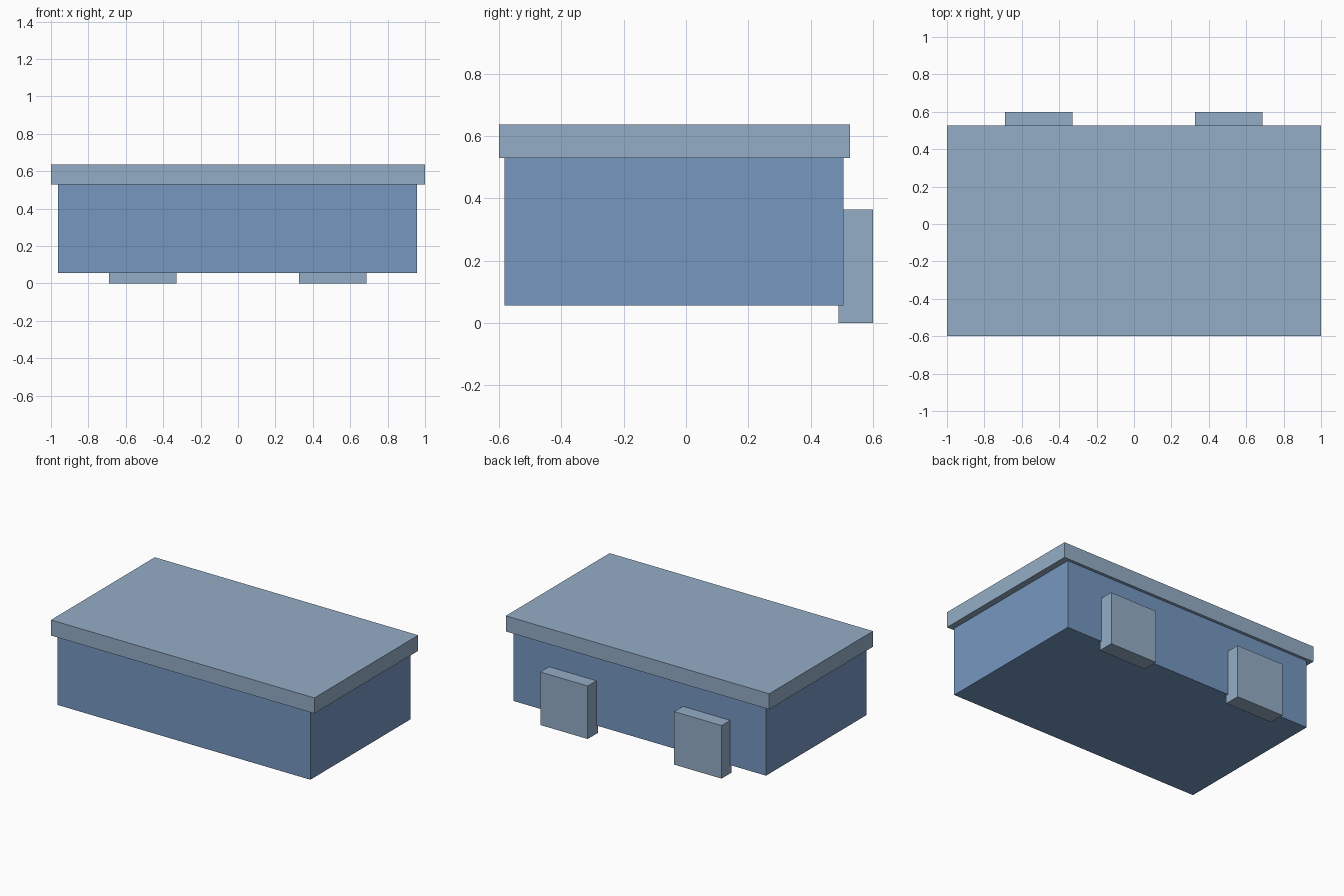
import bpy
import bmesh
from mathutils import Vector

default = bpy.data.objects.get("Cube")
if default:
    bpy.data.objects.remove(default, do_unlink=True)


def make_material(name, rgb):
    mat = bpy.data.materials.new(name)
    mat.use_nodes = True
    color = (*rgb, 1.0)
    mat.diffuse_color = color
    mat.node_tree.nodes["Principled BSDF"].inputs["Base Color"].default_value = color
    return mat


def box(name, low, high, mat):
    """Axis-aligned box between two opposite corners."""
    low, high = Vector(low), Vector(high)
    bm = bmesh.new()
    bmesh.ops.create_cube(bm, size=1.0)
    bmesh.ops.scale(bm, vec=high - low, verts=bm.verts)
    mesh = bpy.data.meshes.new(name)
    bm.to_mesh(mesh)
    bm.free()
    mesh.materials.append(mat)
    obj = bpy.data.objects.new(name, mesh)
    obj.location = (low + high) / 2
    bpy.context.collection.objects.link(obj)
    return obj


blue = make_material("medium blue", (0.18, 0.31, 0.53))
pale = make_material("pale grey blue", (0.30, 0.42, 0.57))

# Main case
box("body", (-0.962, -0.582, 0.057), (0.957, 0.506, 0.53), blue)

# Overhanging slab on top
box("lid", (-1, -0.6, 0.53), (1, 0.526, 0.637), pale)

# Pair of blocks on the back, hanging just below the case
for side, centre in (("right", -0.51), ("left", 0.506)):
    box(side + "_back_block", (centre - 0.18, 0.49, 0),
        (centre + 0.18, 0.6, 0.364), pale)
